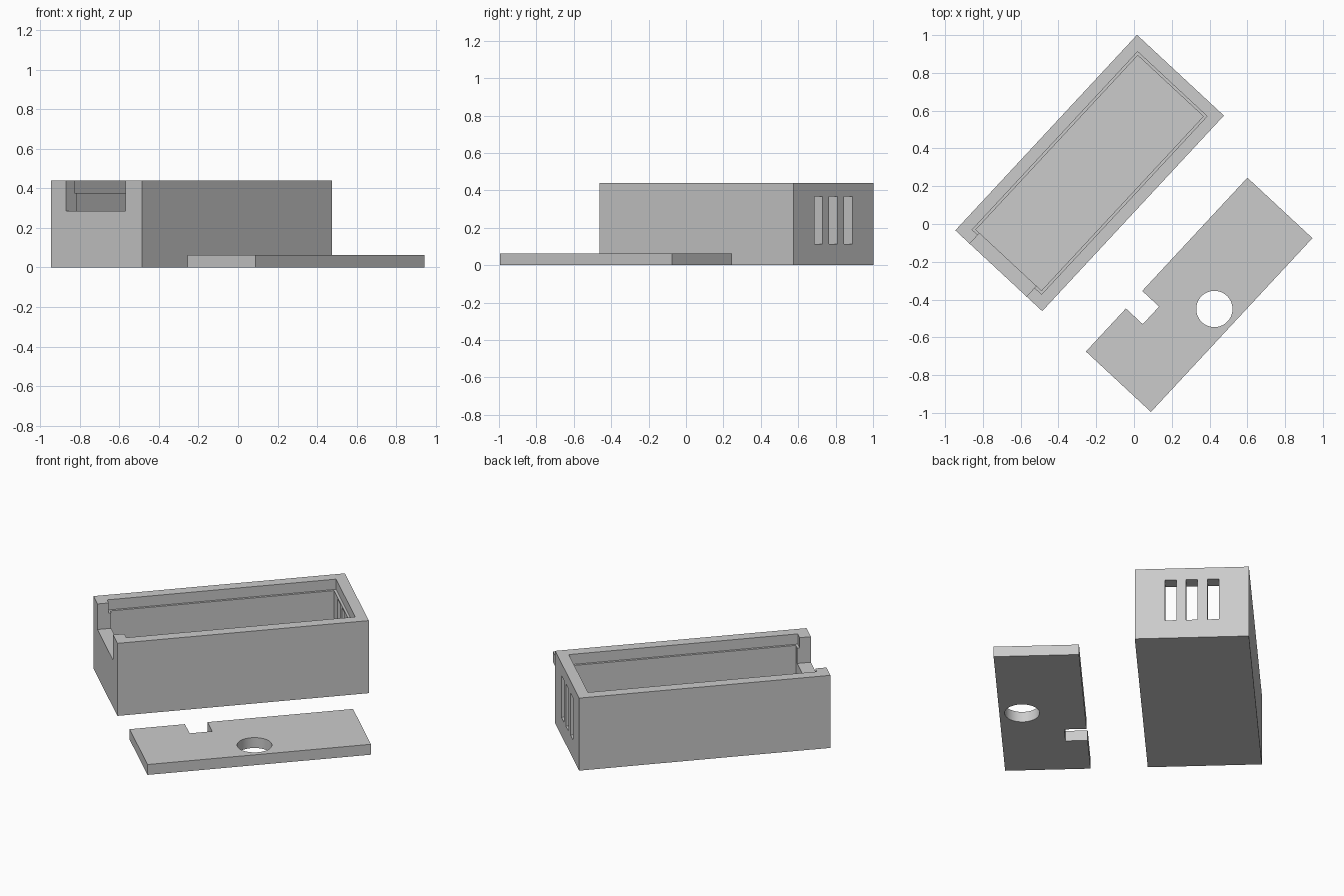
import bpy
from math import radians
from mathutils import Matrix

if "Cube" in bpy.data.objects:
    bpy.data.objects.remove(bpy.data.objects["Cube"], do_unlink=True)

grey = bpy.data.materials.new("plain grey")
grey.use_nodes = True
grey.diffuse_color = (0.6, 0.6, 0.6, 1)
grey.node_tree.nodes["Principled BSDF"].inputs["Base Color"].default_value = (0.6, 0.6, 0.6, 1)

ANGLE = radians(47.1)
WALL, LEDGE = 0.063, 0.014
LENGTH, WIDTH, HEIGHT = 1.413, 0.628, 0.44
LID_LENGTH, LID_WIDTH = 1.256, 0.47


def block(name, x, y, z):
    """Box spanning the given (low, high) ranges."""
    bpy.ops.mesh.primitive_cube_add(size=1)
    ob = bpy.context.object
    ob.name = name
    size = Matrix.Diagonal((x[1] - x[0], y[1] - y[0], z[1] - z[0], 1))
    centre = Matrix.Translation((sum(x) / 2, sum(y) / 2, sum(z) / 2))
    ob.data.transform(centre @ size)
    ob.data.materials.append(grey)
    return ob


def centred(length):
    return (-length / 2, length / 2)


def cut(target, cutter):
    """Subtract the cutter and remove it."""
    mod = target.modifiers.new("cut", "BOOLEAN")
    mod.operation = "DIFFERENCE"
    mod.solver = "EXACT"
    mod.object = cutter
    bpy.context.view_layer.objects.active = target
    bpy.ops.object.modifier_apply(modifier=mod.name)
    bpy.data.objects.remove(cutter, do_unlink=True)


def place(ob, x, y):
    ob.location = (x, y, 0)
    ob.rotation_euler.z = ANGLE


# Open box: cavity above the floor, with a recess that leaves a lid ledge
box = block("box", centred(LENGTH), centred(WIDTH), (0, HEIGHT))
inset = 2 * (WALL + LEDGE)
cut(box, block("cavity", centred(LENGTH - inset), centred(WIDTH - inset), (WALL, 1)))
cut(box, block("lid_recess", centred(LENGTH - 2 * WALL), centred(WIDTH - 2 * WALL), (0.378, 1)))

# Wide notch in one end wall
cut(box, block("end_notch", (-1, -0.5), (-0.2, 0.21), (0.285, 1)))

# Three vent slots in the other end wall
for i in (-1, 0, 1):
    mid = i * 0.117
    cut(box, block("vent", (0.5, 1), (mid - 0.032, mid + 0.032), (0.112, 0.367)))
place(box, -0.235, 0.27)

# Loose lid with an edge notch and a round hole
lid = block("lid", centred(LID_LENGTH), centred(LID_WIDTH), (0, WALL))
cut(lid, block("lid_notch", (-0.317, -0.19), (0.113, 0.5), (-1, 1)))
bpy.ops.mesh.primitive_cylinder_add(vertices=64, radius=0.096, depth=1, location=(0, -0.11, 0))
hole = bpy.context.object
hole.data.materials.append(grey)
cut(lid, hole)
place(lid, 0.345, -0.375)

# Crisp flat walls, smooth hole
for ob in (box, lid):
    bpy.ops.object.select_all(action="DESELECT")
    ob.select_set(True)
    bpy.context.view_layer.objects.active = ob
    bpy.ops.object.shade_smooth_by_angle(angle=radians(30))
